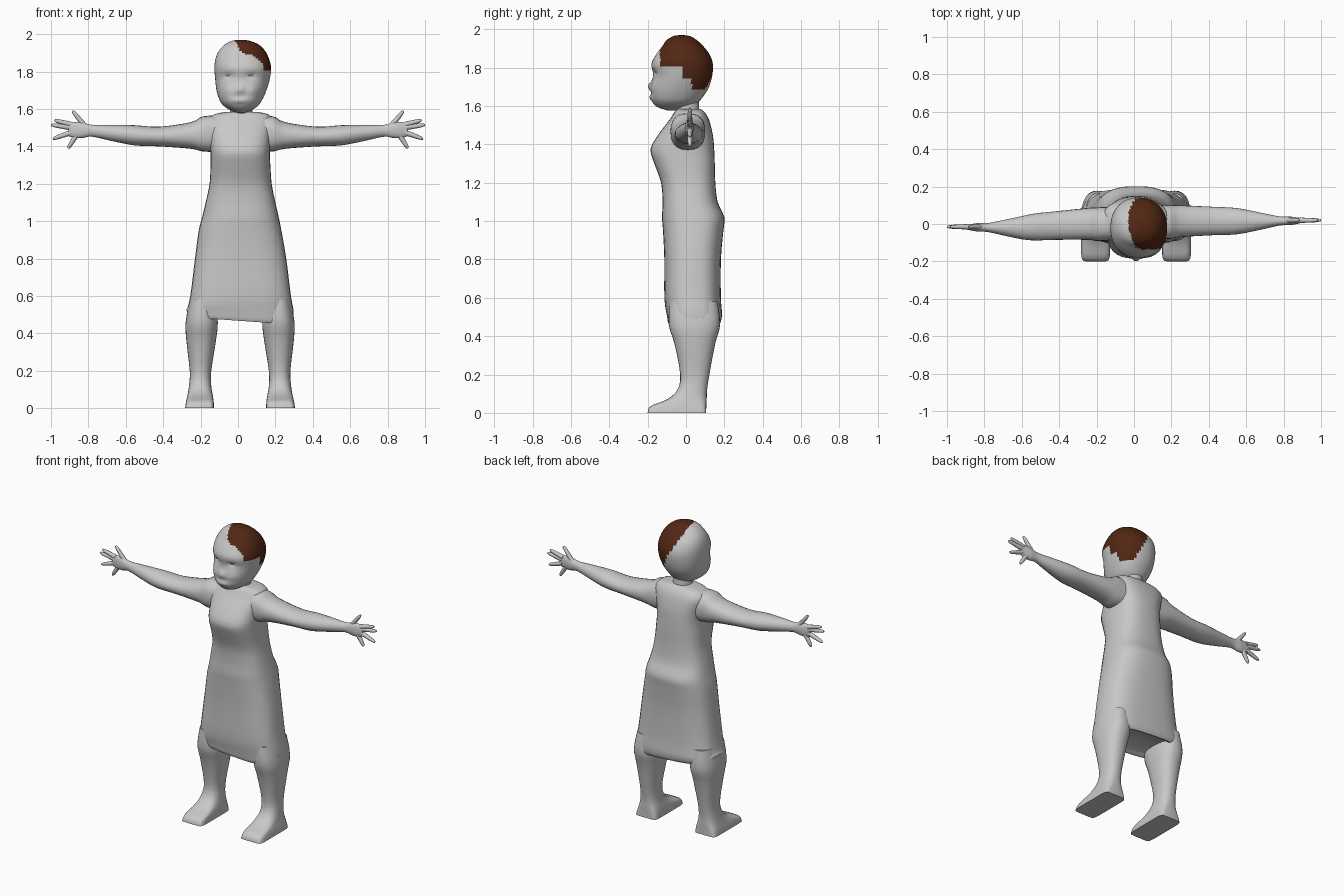
import bpy, bmesh, math
from mathutils import Vector


def material(name, rgb):
    m = bpy.data.materials.new(name)
    m.diffuse_color = (*rgb, 1)
    return m


GREY = material("plain grey", (0.58, 0.58, 0.58))
BROWN = material("hair brown", (0.085, 0.02, 0.007))


def finish(bm, name, mats):
    bmesh.ops.recalc_face_normals(bm, faces=bm.faces)
    me = bpy.data.meshes.new(name)
    bm.to_mesh(me)
    bm.free()
    for m in mats:
        me.materials.append(m)
    ob = bpy.data.objects.new(name, me)
    bpy.context.collection.objects.link(ob)
    bpy.ops.object.select_all(action='DESELECT')
    ob.select_set(True)
    bpy.context.view_layer.objects.active = ob
    bpy.ops.object.shade_smooth_by_angle(angle=math.radians(45))
    return ob


def resample(keys, n):
    """Catmull-Rom through the key sections, n steps per span."""
    out = []
    for i in range(len(keys) - 1):
        k = [keys[max(i - 1, 0)], keys[i], keys[i + 1], keys[min(i + 2, len(keys) - 1)]]
        for s in range(n):
            t = s / n
            out.append([0.5 * (2 * b + (c - a) * t + (2 * a - 5 * b + 4 * c - d) * t * t
                               + (3 * b - a - 3 * c + d) * t ** 3) for a, b, c, d in zip(*k)])
    return out + [list(keys[-1])]


def loft(keys, sides, n, place):
    """Superellipse sections (t, a0, a1, b0, b1, power); place maps (t, a, b) to a point."""
    bm = bmesh.new()
    rings = []
    for t, a0, a1, b0, b1, p in resample(keys, n):
        ring = []
        for j in range(sides):
            th = 2 * math.pi * j / sides
            c, s = math.cos(th), math.sin(th)
            u = math.copysign(abs(c) ** (2 / p), c)
            v = math.copysign(abs(s) ** (2 / p), s)
            ring.append(bm.verts.new(place(t, (a0 + a1) / 2 + u * (a1 - a0) / 2,
                                           (b0 + b1) / 2 + v * (b1 - b0) / 2)))
        rings.append(ring)
    for r, q in zip(rings, rings[1:]):
        for j in range(sides):
            k = (j + 1) % sides
            bm.faces.new((r[j], r[k], q[k], q[j]))
    bm.faces.new(rings[0])
    bm.faces.new(rings[-1])
    return bm


def upright(t, a, b):
    return (a, b, t)


# Head: sections (z, x0, x1, y0, y1, power)
head_keys = [
    (1.578, .00, .03, -.10, -.03, 2), (1.595, -.045, .075, -.15, .03, 2),
    (1.62, -.08, .11, -.175, .065, 2.1), (1.65, -.10, .13, -.185, .09, 2.2),
    (1.70, -.115, .152, -.182, .12, 2.2), (1.76, -.122, .17, -.172, .137, 2.2),
    (1.82, -.126, .177, -.18, .14, 2.2), (1.87, -.12, .165, -.155, .122, 2.2),
    (1.91, -.103, .145, -.125, .092, 2.2), (1.945, -.07, .11, -.10, .055, 2.1),
    (1.965, -.03, .06, -.065, .02, 2), (1.97, .01, .025, -.035, -.015, 2)]
bm = loft(head_keys, 64, 4, upright)

# Face relief: (x, z, x spread, z spread, push along y)
relief = [(.01, 1.705, .02, .022, -.02), (-.05, 1.775, .03, .014, .014),
          (.07, 1.775, .03, .014, .014), (.01, 1.668, .05, .008, .008),
          (.01, 1.645, .035, .012, -.008), (-.06, 1.70, .03, .03, -.008),
          (.08, 1.70, .03, .03, -.008)]
for v in bm.verts:
    if v.co.y < -.06:
        x, z = v.co.x, v.co.z
        for cx, cz, sx, sz, d in relief:
            v.co.y += d * math.exp(-((x - cx) / sx) ** 2 - ((z - cz) / sz) ** 2)

# Hair patch covers one side of the head only
for f in bm.faces:
    x, y, z = f.calc_center_median()
    side = x > -.03 + .5 * max(0, 1.93 - z) + max(0, -y - .02) * .35
    low = 1.69 if y > 0.03 else (1.745 if y > -.01 else 1.81)
    if side and z > low and y > -.135:
        f.material_index = 1
finish(bm, "head", [GREY, BROWN])

# Neck
finish(loft([(1.50, -.06, .10, -.06, .08, 2), (1.57, -.045, .08, -.055, .07, 2),
             (1.66, -.04, .075, -.06, .065, 2)], 24, 3, upright), "neck", [GREY])

# Long dress
dress_keys = [
    (.485, -.20, .22, -.06, .15, 3), (.468, -.255, .28, -.09, .175, 3),
    (.51, -.275, .298, -.10, .188, 3), (.60, -.255, .283, -.113, .182, 3),
    (.80, -.23, .258, -.113, .182, 2.8), (.95, -.21, .232, -.12, .195, 2.7),
    (1.02, -.192, .218, -.125, .20, 2.7), (1.10, -.173, .20, -.122, .165, 2.7),
    (1.20, -.152, .18, -.13, .153, 2.7), (1.30, -.147, .173, -.165, .15, 2.7),
    (1.375, -.147, .17, -.185, .147, 2.7), (1.45, -.155, .175, -.145, .14, 2.7),
    (1.53, -.17, .185, -.085, .12, 2.8), (1.57, -.13, .165, -.06, .095, 2.8),
    (1.585, -.06, .10, -.045, .075, 2.4)]
bm = loft(dress_keys, 32, 3, upright)
for v in bm.verts:      # hem hangs lower on one side
    if v.co.z < .52:
        v.co.z -= .07 * v.co.x
finish(bm, "dress", [GREY])

# Legs with wedge feet
leg_keys = [
    (.58, .145, .28, -.085, .165, 2.4), (.46, .13, .302, -.09, .178, 2.4),
    (.36, .14, .298, -.06, .152, 2.3), (.20, .165, .28, -.03, .122, 2.3),
    (.12, .165, .284, -.045, .11, 2.5), (.07, .157, .292, -.10, .108, 3.5),
    (.035, .152, .30, -.185, .106, 6), (0, .15, .305, -.20, .105, 9)]

# Arms: sections (x, y0, y1, z0, z1, power)
arm_keys = [
    (.10, -.08, .10, 1.37, 1.565, 2.4), (.19, -.08, .10, 1.373, 1.56, 2.4),
    (.25, -.07, .10, 1.387, 1.53, 2.2), (.42, -.06, .092, 1.40, 1.505, 2),
    (.55, -.055, .085, 1.405, 1.513, 2), (.68, -.03, .06, 1.43, 1.515, 2),
    (.78, -.008, .04, 1.452, 1.515, 2), (.83, -.006, .04, 1.445, 1.528, 2.2),
    (.87, .0, .035, 1.445, 1.53, 2.3), (.905, .008, .03, 1.455, 1.522, 2.3)]

# Fingers: base x, base z, tip x, tip z
fingers = [("thumb", .82, 1.51, .885, 1.59), ("index_finger", .885, 1.515, .982, 1.54),
           ("middle_finger", .89, 1.50, 1.0, 1.515), ("ring_finger", .89, 1.475, .99, 1.44),
           ("little_finger", .865, 1.46, .908, 1.39)]

for s, label in ((1, "left"), (-1, "right")):
    def leg_place(t, a, b):
        return (a if s > 0 else .022 - a, b, t)

    def arm_place(t, a, b):
        return (s * t, a - (.035 * min(1, t / .6) if s < 0 else 0), b)

    finish(loft(leg_keys, 32, 3, leg_place), label + "_leg", [GREY])
    finish(loft(arm_keys, 24, 3, arm_place), label + "_arm", [GREY])
    for name, bx, bz, tx, tz in fingers:
        d = Vector((tx - bx, 0, tz - bz))
        side = Vector((-d.z, 0, d.x)).normalized()

        def finger_place(t, a, b):
            p = Vector((bx, .02, bz)) + d * t + side * a
            return arm_place(p.x, p.y + b, p.z)

        r = [(0, .015), (.5, .0125), (.85, .010), (1, .005)]
        finish(loft([(t, -q, q, -q, q, 2) for t, q in r], 10, 2, finger_place),
               label + "_" + name, [GREY])
